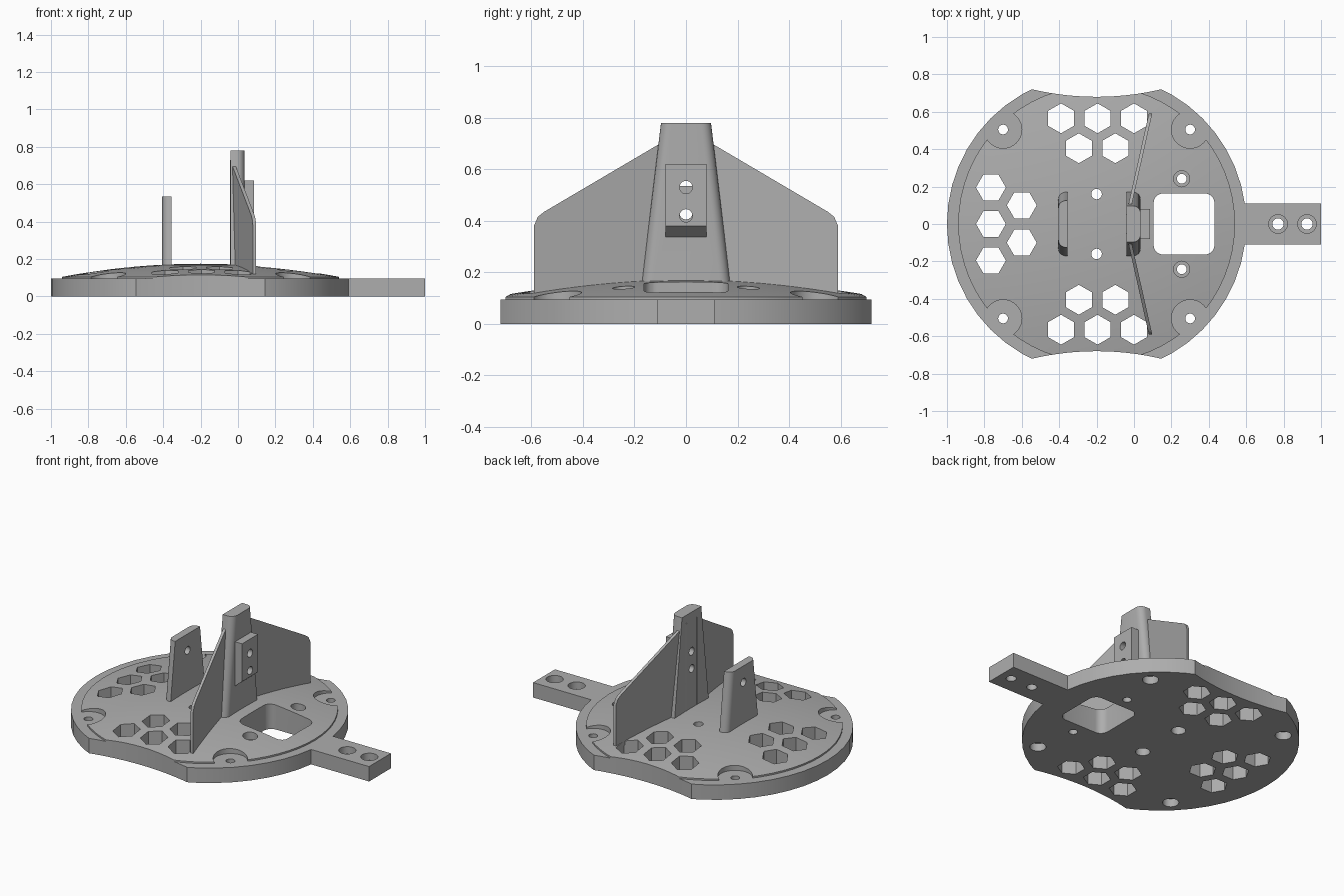
import bpy, bmesh, math
from mathutils import Matrix, Vector

if "Cube" in bpy.data.objects:
    bpy.data.objects.remove(bpy.data.objects["Cube"], do_unlink=True)

grey = bpy.data.materials.new("plain_grey")
grey.use_nodes = True
grey.diffuse_color = (0.42, 0.42, 0.42, 1)
grey.node_tree.nodes["Principled BSDF"].inputs["Base Color"].default_value = (0.42, 0.42, 0.42, 1)

CX = -0.2      # disc centre
PLATE = 0.095  # plate thickness


def loft(name, low, high):
    """Solid between two matching loops of 3D points."""
    bm = bmesh.new()
    a = [bm.verts.new(p) for p in low]
    b = [bm.verts.new(p) for p in high]
    n = len(a)
    bm.faces.new(a[::-1])
    bm.faces.new(b)
    for i in range(n):
        j = (i + 1) % n
        bm.faces.new((a[i], a[j], b[j], b[i]))
    bmesh.ops.recalc_face_normals(bm, faces=bm.faces[:])
    me = bpy.data.meshes.new(name)
    bm.to_mesh(me)
    bm.free()
    me.materials.append(grey)
    ob = bpy.data.objects.new(name, me)
    bpy.context.collection.objects.link(ob)
    return ob


def prism(name, outline, z0, z1):
    return loft(name, [(x, y, z0) for x, y in outline], [(x, y, z1) for x, y in outline])


def ring(x, y, r, n, turn=0.0):
    return [(x + r * math.cos(turn + math.tau * i / n),
             y + r * math.sin(turn + math.tau * i / n)) for i in range(n)]


def rounded(x0, x1, y0, y1, r, sides=(1, 1, 1, 1), steps=6):
    """Rectangle outline, corners rounded where sides is set (++, -+, --, +-)."""
    pts = []
    for k, (cx, cy) in enumerate(((x1, y1), (x0, y1), (x0, y0), (x1, y0))):
        rad = r if sides[k] else 0.0005
        sx, sy = (1 if cx == x1 else -1), (1 if cy == y1 else -1)
        for i in range(steps + 1):
            t = math.pi / 2 * (k + i / steps)
            pts.append((cx - sx * rad + rad * math.cos(t), cy - sy * rad + rad * math.sin(t)))
    return pts


def boolean(ob, other, operation="DIFFERENCE"):
    mod = ob.modifiers.new("bool", "BOOLEAN")
    mod.operation, mod.solver, mod.object = operation, "EXACT", other
    bpy.context.view_layer.objects.active = ob
    bpy.ops.object.modifier_apply(modifier=mod.name)
    bpy.data.objects.remove(other, do_unlink=True)


def cut(ob, x, y, r, z0, z1, n=32, turn=0.0):
    boolean(ob, prism("cutter", ring(x, y, r, n, turn), z0, z1))


# Shallow dome, turned from a profile
bm = bmesh.new()
EDGE, RIM, TOP = 0.74, 0.105, 0.175
R = (EDGE ** 2 + (TOP - RIM) ** 2) / (2 * (TOP - RIM))
profile = [(0, 0.05), (EDGE, 0.05)]
profile += [(EDGE * (1 - i / 12), TOP - R + math.sqrt(R * R - (EDGE * (1 - i / 12)) ** 2))
            for i in range(13)]
chain = [bm.verts.new((x, 0, z)) for x, z in profile]
edges = [bm.edges.new(pair) for pair in zip(chain, chain[1:])]
bmesh.ops.spin(bm, geom=chain + edges, cent=(0, 0, 0), axis=(0, 0, 1), angle=math.tau, steps=64)
bmesh.ops.remove_doubles(bm, verts=bm.verts[:], dist=0.0001)
bmesh.ops.recalc_face_normals(bm, faces=bm.faces[:])
bmesh.ops.translate(bm, verts=bm.verts[:], vec=(CX, 0, 0))
me = bpy.data.meshes.new("dome")
bm.to_mesh(me)
bm.free()
me.materials.append(grey)
dome = bpy.data.objects.new("dome", me)
bpy.context.collection.objects.link(dome)

# Screw pockets open the dome down to the plate
corners = [(CX + sx * 0.5, sy * 0.505) for sx in (-1, 1) for sy in (-1, 1)]
for x, y in corners:
    cut(dome, x, y, 0.1, 0, 0.3)

# Base plate with arm
base = prism("base_plate", ring(CX, 0, 0.8, 48), 0, PLATE)
boolean(base, prism("arm", [(0.5, -0.11), (1, -0.11), (1, 0.11), (0.5, 0.11)], 0, PLATE), "UNION")
boolean(base, dome, "UNION")

# Concave flanks
for s in (-1, 1):
    cut(base, CX, s * (0.68 + 1.5), 1.5, -0.1, 0.4, 180)

# Hexagon vents
for s in (-1, 1):
    for x, y in ((-0.39, 0.565), (-0.195, 0.565), (0, 0.565), (-0.295, 0.405), (-0.1, 0.405)):
        cut(base, x, s * y, 0.08, -0.1, 0.4, 6, math.pi / 6)
for x, y in ((-0.765, 0.195), (-0.765, 0), (-0.765, -0.195), (-0.6, 0.1), (-0.6, -0.1)):
    cut(base, x, y, 0.08, -0.1, 0.4, 6)

# Window
boolean(base, prism("cutter", rounded(0.105, 0.43, -0.163, 0.163, 0.05), -0.1, 0.4))

# Screw holes, with wider seats above or below
for x, y in corners:
    cut(base, x, y, 0.026, -0.1, 0.4)
    cut(base, x, y, 0.047, -0.1, 0.05)
for s in (-1, 1):
    cut(base, CX, s * 0.16, 0.028, -0.1, 0.4)
    cut(base, CX, s * 0.16, 0.042, -0.1, 0.05)
    cut(base, 0.255, s * 0.242, 0.026, -0.1, 0.4)
    cut(base, 0.255, s * 0.242, 0.043, 0.1, 0.4)
for x in (0.77, 0.925):
    cut(base, x, 0, 0.03, -0.1, 0.4)
    cut(base, x, 0, 0.05, 0.05, 0.4)


def post(name, x0, x1, w0, w1, top, sides):
    a = rounded(x0, x1, -w0, w0, 0.04, sides)
    b = rounded(x0, x1, -w1, w1, 0.04, sides)
    return loft(name, [(x, y, 0.14) for x, y in a], [(x, y, top) for x, y in b])


def cross_hole(ob, z):
    pts = ring(0, z, 0.025, 24)
    boolean(ob, loft("cutter", [(-0.6, y, h) for y, h in pts], [(0.3, y, h) for y, h in pts]))


# Short post and tall mast, rounded on their outer sides
short_post = post("short_post", -0.405, -0.355, 0.174, 0.125, 0.535, (0, 1, 1, 0))
mast = post("mast", -0.04, 0.035, 0.174, 0.097, 0.78, (1, 0, 0, 1))

# Mounting block with sloped underside
side = [(0.02, 0.325), (0.085, 0.38), (0.085, 0.62), (0.02, 0.62)]
block = loft("mounting_block", [(x, -0.08, z) for x, z in side], [(x, 0.08, z) for x, z in side])
boolean(mast, block, "UNION")
for z in (0.42, 0.53):
    cross_hole(mast, z)
cross_hole(short_post, 0.43)

# Swept side fins
shape = [(0.05, 0.145), (0.05, 0.73), (0.1, 0.70), (0.55, 0.435),
         (0.575, 0.415), (0.59, 0.38), (0.59, 0.1), (0.3, 0.12)]
fins = []
for s, name in ((1, "back_fin"), (-1, "front_fin")):
    loops = []
    for off in (-0.009, 0.009):
        loops.append([(-0.022 + (y - 0.1) * 0.225 + off, s * y, z) for y, z in shape])
    fins.append(loft(name, *loops))

# Smooth round surfaces, keep edges sharp
for ob in bpy.context.view_layer.objects:
    ob.select_set(False)
for ob in [base, short_post, mast] + fins:
    ob.select_set(True)
bpy.context.view_layer.objects.active = base
bpy.ops.object.shade_smooth_by_angle(angle=math.radians(25))
